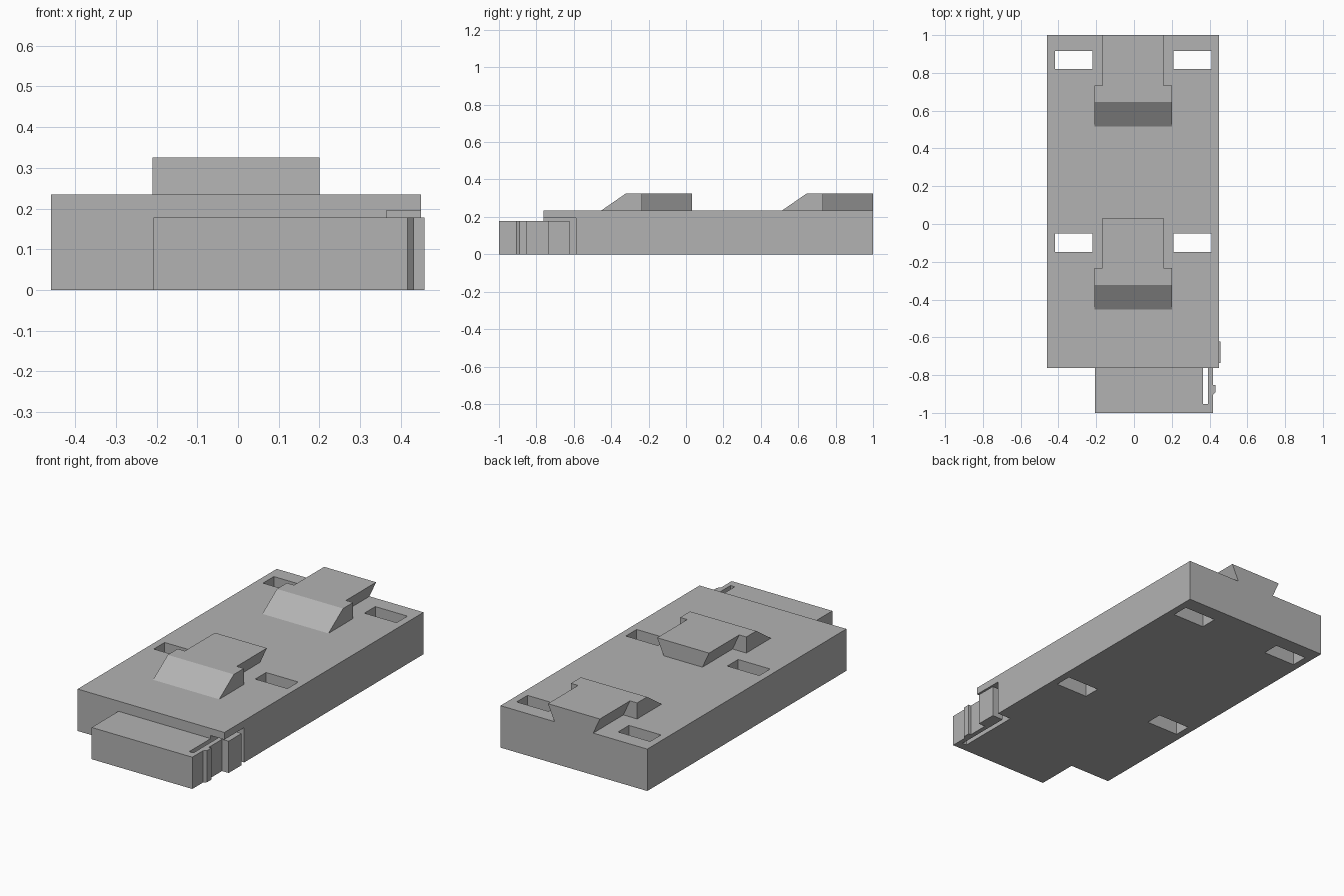
import bpy, bmesh

if "Cube" in bpy.data.objects:
    bpy.data.objects.remove(bpy.data.objects["Cube"])

grey = bpy.data.materials.new("mid grey")
grey.diffuse_color = (0.45, 0.45, 0.45, 1)
grey.use_nodes = True
grey.node_tree.nodes["Principled BSDF"].inputs["Base Color"].default_value = grey.diffuse_color

X0 = -0.005   # centre line of the base plate
TOP = 0.235   # top of the base plate
HEAD = 0.325  # top of the hooks
LOW = 0.178   # top of the front block


def finish(bm, name):
    bmesh.ops.recalc_face_normals(bm, faces=bm.faces)
    mesh = bpy.data.meshes.new(name)
    bm.to_mesh(mesh)
    bm.free()
    mesh.materials.append(grey)
    obj = bpy.data.objects.new(name, mesh)
    bpy.context.collection.objects.link(obj)
    return obj


def loft(bm, bottom, top):
    """Solid between two matching outlines of 3D points."""
    a = [bm.verts.new(p) for p in bottom]
    b = [bm.verts.new(p) for p in top]
    bm.faces.new(a)
    bm.faces.new(b)
    for i in range(len(a)):
        j = (i + 1) % len(a)
        bm.faces.new((a[i], a[j], b[j], b[i]))


def prism(bm, outline, z0, z1):
    loft(bm, [(x, y, z0) for x, y in outline], [(x, y, z1) for x, y in outline])


def rect(x0, x1, y0, y1):
    return [(x0, y0), (x1, y0), (x1, y1), (x0, y1)]


# Base plate
bm = bmesh.new()
prism(bm, rect(-0.46, 0.45, -0.763, 1.0), 0, TOP)
plate = finish(bm, "base_plate")

# Four through slots and the corner recess for the latch
bm = bmesh.new()
for side in (-1, 1):
    for y in (-0.099, 0.868):
        xa, xb = sorted((X0 + side * 0.215, X0 + side * 0.414))
        prism(bm, rect(xa, xb, y - 0.048, y + 0.048), -0.1, 0.4)
prism(bm, rect(0.365, 0.6, -0.9, -0.588), -0.1, 0.195)
cutter = finish(bm, "plate_cutter")
cutter.hide_render = True
cutter.hide_viewport = True

cut = plate.modifiers.new("slots", "BOOLEAN")
cut.operation = 'DIFFERENCE'
cut.solver = 'EXACT'
cut.object = cutter

# Front block with its spring latch: slot, small ridge and end tab
bm = bmesh.new()
prism(bm, [(-0.207, -1.0), (0.417, -1.0), (0.417, -0.906), (0.432, -0.89),
           (0.432, -0.853), (0.417, -0.853), (0.417, -0.737), (0.458, -0.737),
           (0.458, -0.622), (0.391, -0.622), (0.391, -0.953), (0.365, -0.953),
           (0.365, -0.763), (-0.207, -0.763)], 0, LOW)
finish(bm, "front_block_and_latch")

# Hooks: sloped wide head with an undercut dovetail tail behind it
for name, y in (("front_hook", -0.452), ("rear_hook", 0.515)):
    bm = bmesh.new()
    xa, xb = X0 - 0.205, X0 + 0.205
    profile = [(y, TOP), (y + 0.13, HEAD), (y + 0.218, HEAD), (y + 0.218, TOP)]
    loft(bm, [(xa, v, z) for v, z in profile], [(xb, v, z) for v, z in profile])
    tail = [(-0.12, TOP), (0.12, TOP), (0.161, HEAD), (-0.161, HEAD)]
    loft(bm, [(X0 + x, y + 0.218, z) for x, z in tail],
         [(X0 + x, y + 0.485, z) for x, z in tail])
    finish(bm, name)
